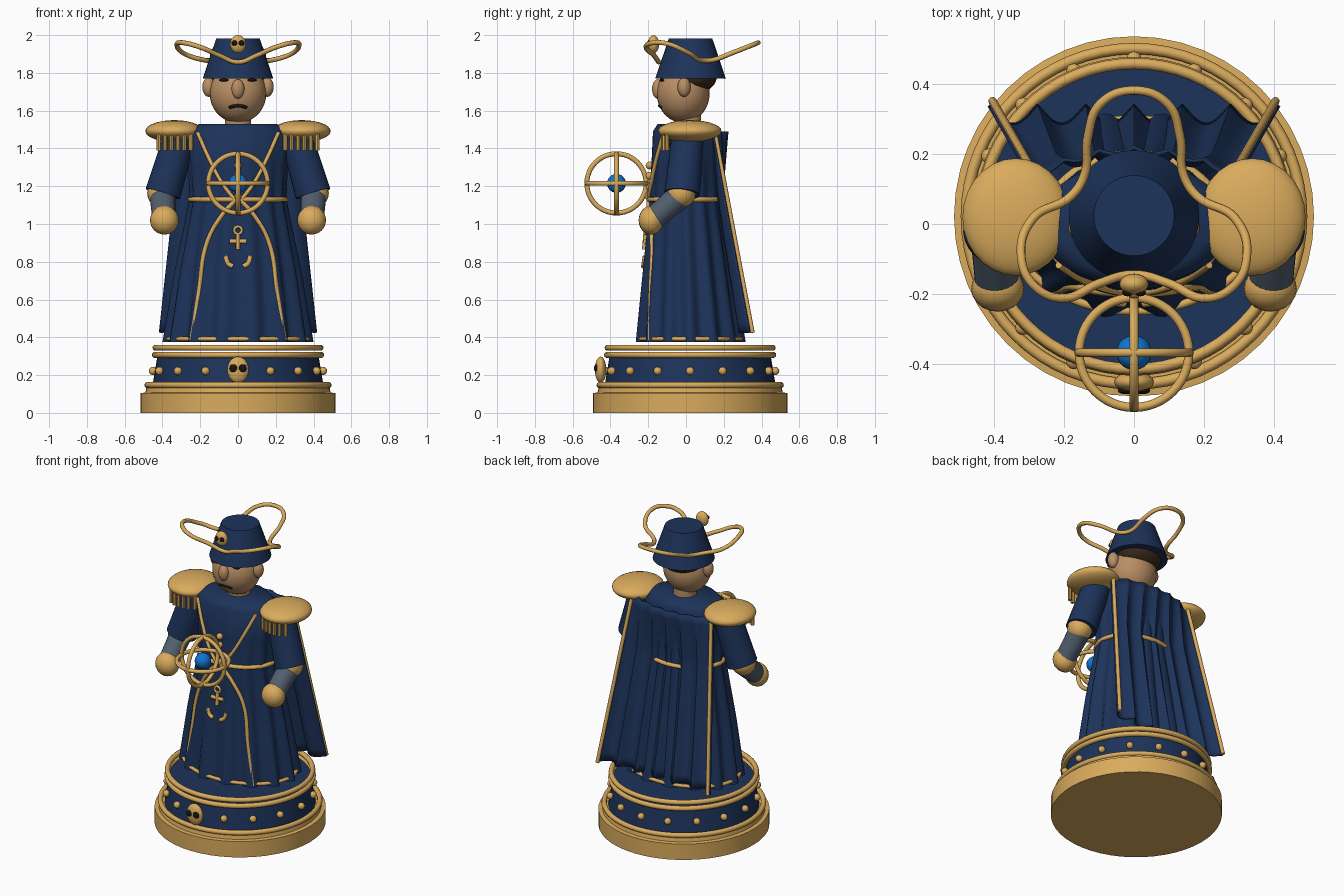
import bpy, bmesh, math
from mathutils import Vector

if "Cube" in bpy.data.objects:
    bpy.data.objects.remove(bpy.data.objects["Cube"])

def mat(name, c):
    m = bpy.data.materials.new(name)
    m.diffuse_color = (*c, 1)
    m.use_nodes = True
    m.node_tree.nodes["Principled BSDF"].inputs["Base Color"].default_value = m.diffuse_color
    return m

NAVY = mat("navy cloth", (0.012, 0.033, 0.102))
GOLD = mat("gold", (0.70, 0.41, 0.11))
SKIN = mat("skin", (0.49, 0.275, 0.13))
GREY = mat("grey cuff", (0.085, 0.115, 0.155))
BLUE = mat("bright blue", (0.005, 0.18, 0.65))
BLACK = mat("black", (0.008, 0.007, 0.006))
HAIR = mat("dark brown hair", (0.04, 0.022, 0.01))
CY = 0.022  # centre of the pedestal in y

def finish(ob, name, m, angle=40):
    ob.name = name
    ob.data.materials.clear()
    ob.data.materials.append(m)
    bpy.ops.object.select_all(action='DESELECT')
    bpy.context.view_layer.objects.active = ob
    ob.select_set(True)
    bpy.ops.object.shade_smooth_by_angle(angle=math.radians(angle))
    return ob

def ball(name, m, loc, r, seg=20, rings=12):
    bpy.ops.mesh.primitive_uv_sphere_add(segments=seg, ring_count=rings, location=loc)
    ob = bpy.context.object
    ob.scale = r if isinstance(r, tuple) else (r, r, r)
    return finish(ob, name, m, 60)

def ring(name, m, loc, r, t, rot=(0, 0, 0), seg=48):
    bpy.ops.mesh.primitive_torus_add(major_radius=r, minor_radius=t, major_segments=seg,
                                     minor_segments=10, location=loc, rotation=rot)
    return finish(bpy.context.object, name, m, 60)

def cone(name, m, a, b, r1, r2, seg=24):
    a, b = Vector(a), Vector(b)
    bpy.ops.mesh.primitive_cone_add(vertices=seg, radius1=r1, radius2=r2, depth=(b - a).length,
                                    location=(a + b) / 2)
    ob = bpy.context.object
    ob.rotation_euler = (b - a).to_track_quat('Z', 'Y').to_euler()
    return finish(ob, name, m)

def tube(name, m, pts, r, closed=False):
    cu = bpy.data.curves.new(name, 'CURVE')
    cu.dimensions = '3D'
    cu.bevel_depth, cu.bevel_resolution, cu.use_fill_caps = r, 2, True
    cu.resolution_u = 8
    sp = cu.splines.new('BEZIER')
    sp.bezier_points.add(len(pts) - 1)
    for p, co in zip(sp.bezier_points, pts):
        p.co = co
        p.handle_left_type = p.handle_right_type = 'AUTO'
    sp.use_cyclic_u = closed
    ob = bpy.data.objects.new(name, cu)
    bpy.context.collection.objects.link(ob)
    bpy.ops.object.select_all(action='DESELECT')
    bpy.context.view_layer.objects.active = ob
    ob.select_set(True)
    bpy.ops.object.convert(target='MESH')
    return finish(bpy.context.object, name, m, 60)

def loft(name, m, rows, closed=True, angle=40):
    bm = bmesh.new()
    vs = [[bm.verts.new(p) for p in row] for row in rows]
    n = len(vs[0])
    for a, b in zip(vs, vs[1:]):
        for i in range(n if closed else n - 1):
            j = (i + 1) % n
            bm.faces.new((a[i], a[j], b[j], b[i]))
    if closed:
        bm.faces.new(vs[0][::-1])
        bm.faces.new(vs[-1])
    bmesh.ops.recalc_face_normals(bm, faces=bm.faces)
    me = bpy.data.meshes.new(name)
    bm.to_mesh(me)
    bm.free()
    ob = bpy.data.objects.new(name, me)
    bpy.context.collection.objects.link(ob)
    return finish(ob, name, m, angle)

def lathe(name, m, profile, cy, seg=48):
    ang = [2 * math.pi * i / seg for i in range(seg)]
    return loft(name, m, [[(r * math.cos(a), cy + r * math.sin(a), z) for a in ang] for r, z in profile], angle=30)

def skull(name, x, y, z, rx, rz):
    ball(name, GOLD, (x, y, z), (rx, 0.03, rz))
    for s in (-1, 1):
        ball(name + "_eye", BLACK, (x + s * rx * 0.43, y - 0.024, z + rz * 0.12), (rx * 0.39, 0.011, rz * 0.3), 12, 8)

# Pedestal
lathe("pedestal_foot", GOLD, [(0.515, 0), (0.515, 0.105), (0.49, 0.108), (0.485, 0.135)], CY)
lathe("pedestal_drum", NAVY, [(0.455, 0.13), (0.425, 0.31)], CY)
for r, z in ((0.48, 0.147), (0.44, 0.307), (0.437, 0.345)):
    ring("pedestal_ring", GOLD, (0, CY, z), r, 0.016, seg=64)
for i in range(16):
    a = math.pi * i / 8
    ball("pedestal_stud", GOLD, (0.45 * math.cos(a), CY + 0.45 * math.sin(a), 0.222), 0.022, 12, 8)
skull("pedestal_skull", 0, -0.452, 0.228, 0.057, 0.07)

# Robe with soft folds: z, half width, half depth, centre y, fold depth
SECT = [(0.375, 0.375, 0.28, 0.025, 0.02), (0.75, 0.32, 0.235, 0.012, 0.015), (1.13, 0.25, 0.19, 0.0, 0.008),
        (1.3, 0.26, 0.185, 0.0, 0.004), (1.49, 0.275, 0.175, 0.0, 0), (1.53, 0.205, 0.15, 0.0, 0)]

def section(z):
    for a, b in zip(SECT, SECT[1:]):
        if z <= b[0]:
            t = (z - a[0]) / (b[0] - a[0])
            return [p + (q - p) * t for p, q in zip(a, b)]
    return SECT[-1]

def robe_point(a, s):
    k = 1 + s[4] / 0.3 * math.cos(14 * a)
    return (s[1] * k * math.cos(a), s[3] + s[2] * k * math.sin(a), s[0])

def on_robe(x, z, off=0.008):
    s = section(z)
    return (x, s[3] - s[2] * math.sqrt(max(0, 1 - (x / s[1]) ** 2)) - off, z)

loft("robe", NAVY, [[robe_point(2 * math.pi * i / 112, s) for i in range(112)] for s in SECT], angle=60)
for name, z, t, rx, ry, cy in (("robe_hem", 0.392, 0.012, 0.368, 0.274, 0.025), ("belt", 1.13, 0.014, 0.252, 0.196, 0.002)):
    tube(name, GOLD, [(rx * math.cos(math.pi * i / 12), cy + ry * math.sin(math.pi * i / 12), z) for i in range(24)], t, True)

# Coat edging, buttons and anchor
for s in (-1, 1):
    tube("lapel_trim", GOLD, [on_robe(s * x, z) for x, z in ((0.215, 1.485), (0.15, 1.34), (0.08, 1.21), (0.01, 1.12))], 0.011)
    tube("coat_edge", GOLD, [on_robe(s * x, z) for x, z in ((0.01, 1.13), (0.09, 1.04), (0.165, 0.9), (0.207, 0.64), (0.247, 0.385))], 0.012)
    tube("anchor_fluke", GOLD, [on_robe(s * x, z, 0.006) for x, z in ((0.027, 0.775), (0.052, 0.79), (0.066, 0.83))], 0.013)
for z in (1.31, 1.255, 1.2, 1.145):
    ball("button", GOLD, on_robe(0, z, 0.008), 0.021, 12, 8)
ring("anchor_ring", GOLD, on_robe(0, 0.967, 0.012), 0.02, 0.008, (math.pi / 2, 0, 0), 20)
cone("anchor_stem", GOLD, on_robe(0, 0.865), on_robe(0, 0.95), 0.012, 0.012, 10)
cone("anchor_bar", GOLD, on_robe(-0.045, 0.908), on_robe(0.045, 0.908), 0.012, 0.012, 10)

# Pleated cape, flaring at the collar and drawn in at the waist
def cape_point(u, v):
    amp = 0.055 * (0.3 + 0.7 * v)
    fold = 1 - abs(math.sin(3 * math.pi * u))
    flare = 0.08 * max(0, 1 - v / 0.3) - 0.008 * math.sin(math.pi * v)
    y = 0.14 + 0.2 * v - amp * (1 - fold) + flare * (1 - u * u)
    return (u * (0.30 + 0.115 * v), y, 1.49 - 1.065 * v)

rows = [[cape_point(-1 + i / 42, j / 20) for i in range(85)] for j in range(21)]
cape = loft("cape", NAVY, rows, closed=False, angle=60)
sol = cape.modifiers.new("thickness", 'SOLIDIFY')
sol.thickness, sol.offset = 0.01, 0
for u in (-1, 1):
    edge = [Vector(cape_point(u, j / 6)) + Vector((-0.010 * u, 0.012, 0)) for j in range(7)]
    tube("cape_edge", GOLD, edge, 0.012)

# Shoulders, arms and hands
for s in (-1, 1):
    ball("epaulette", GOLD, (s * 0.338, 0.02, 1.492), (0.153, 0.168, 0.058), 28, 14)
    for i in range(6):
        x = 0.25 + 0.034 * i
        y = 0.02 - 0.142 * math.sqrt(1 - ((x - 0.338) / 0.153) ** 2)
        cone("epaulette_tassel", GOLD, (s * x, y, 1.388), (s * x, y, 1.48), 0.012, 0.012, 8)
    cone("sleeve", NAVY, (s * 0.398, -0.02, 1.16), (s * 0.305, 0.01, 1.47), 0.095, 0.085)
    ball("elbow", GOLD, (s * 0.404, -0.025, 1.163), 0.077)
    cone("forearm", GREY, (s * 0.40, -0.035, 1.145), (s * 0.393, -0.165, 1.035), 0.068, 0.062)
    ball("hand", GOLD, (s * 0.39, -0.185, 1.02), (0.076, 0.066, 0.076))

# Head and face
ball("head", SKIN, (0, -0.015, 1.692), (0.15, 0.14, 0.157), 28, 18)
cone("neck", SKIN, (0, 0.01, 1.5), (0, 0.01, 1.6), 0.07, 0.07)
ball("hair", HAIR, (0, 0.045, 1.78), (0.145, 0.118, 0.09))
ball("nose", SKIN, (0, -0.148, 1.715), (0.034, 0.032, 0.052))
for s in (-1, 1):
    ball("ear", SKIN, (s * 0.155, -0.01, 1.725), (0.034, 0.035, 0.052))
    ball("eye", BLACK, (s * 0.075, -0.128, 1.762), (0.027, 0.012, 0.008), 12, 8)
tube("mouth", BLACK, [(-0.046, -0.124, 1.618), (-0.02, -0.136, 1.625), (0.02, -0.136, 1.625), (0.046, -0.124, 1.618)], 0.01)

# Hat with looping gold cord and badge
cone("hat", NAVY, (0, 0.024, 1.77), (0, 0.024, 1.983), 0.187, 0.115, 40)
half = [(0.1, -0.17, 1.893), (0.2, -0.212, 1.936), (0.28, -0.182, 1.958), (0.322, -0.1, 1.955), (0.29, 0.015, 1.905),
        (0.18, 0.08, 1.868), (0.142, 0.14, 1.868), (0.132, 0.25, 1.908), (0.095, 0.345, 1.945)]
cord = [(0, -0.145, 1.857)] + half + [(0, 0.382, 1.96)] + [(-x, y, z) for x, y, z in half[::-1]]
tube("hat_cord", GOLD, cord, 0.013, True)
skull("hat_badge", 0, -0.172, 1.952, 0.042, 0.048)

# Armillary globe in front of the chest
G = (0, -0.368, 1.215)
for rot in ((0, 0, 0), (math.pi / 2, 0, 0), (0, math.pi / 2, 0)):
    ring("globe_ring", GOLD, G, 0.157, 0.013, rot)
ball("globe_core", BLUE, G, 0.05)
